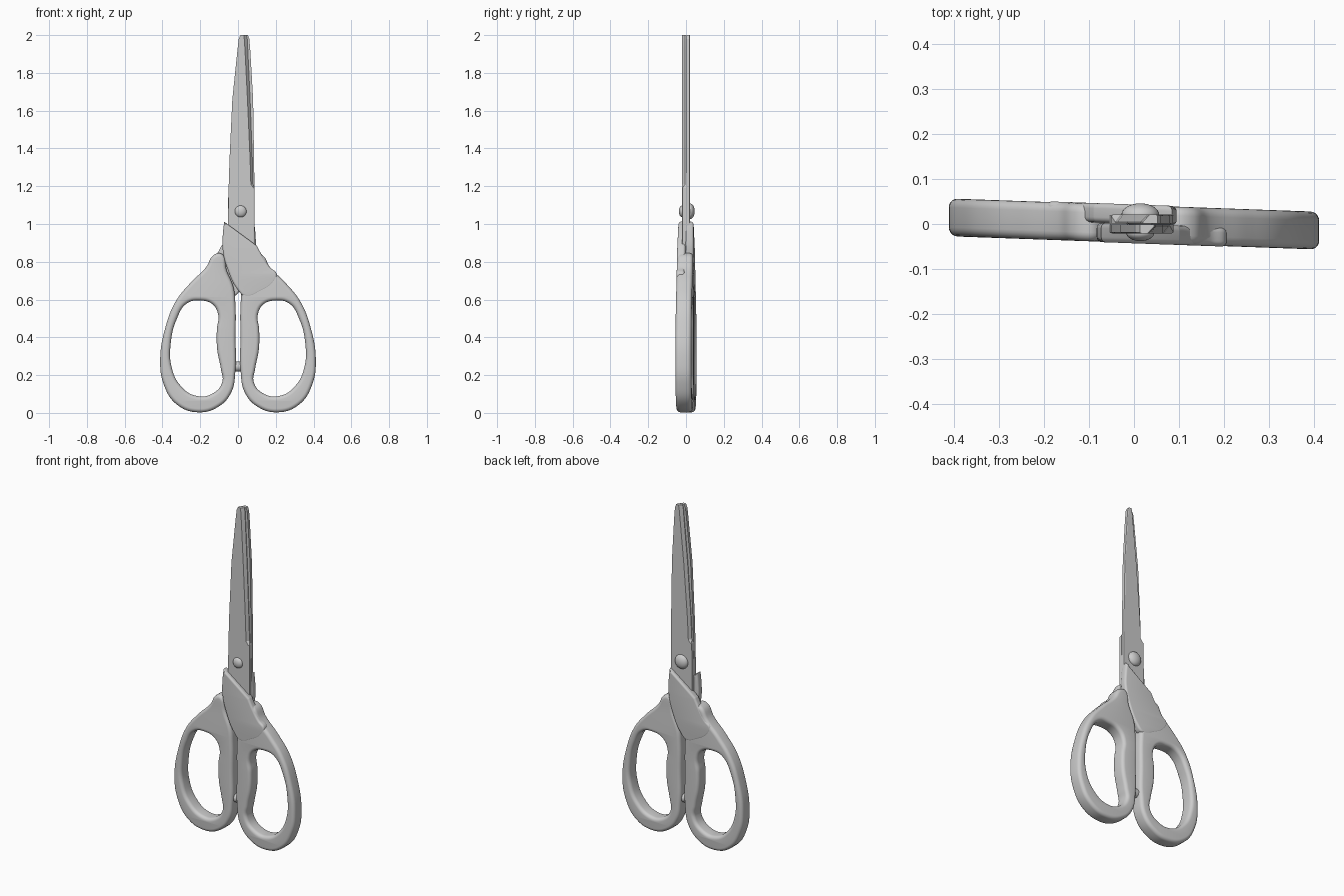
import bpy, bmesh, math
from mathutils import Matrix

cube = bpy.data.objects.get("Cube")
if cube:
    bpy.data.objects.remove(cube, do_unlink=True)

GREY = (0.6, 0.6, 0.6, 1.0)
mat = bpy.data.materials.new("plain_grey")
mat.use_nodes = True
mat.diffuse_color = GREY
mat.node_tree.nodes["Principled BSDF"].inputs["Base Color"].default_value = GREY

TILT = -0.036                      # handles lean slightly in y across the width
TURN = Matrix.Rotation(math.pi, 4, 'Z')


def add_object(name, bm, angle=35):
    bmesh.ops.recalc_face_normals(bm, faces=bm.faces[:])
    me = bpy.data.meshes.new(name)
    bm.to_mesh(me)
    bm.free()
    me.materials.clear()
    me.materials.append(mat)
    for p in me.polygons:
        p.use_smooth = True
    me.set_sharp_from_angle(angle=math.radians(angle))
    ob = bpy.data.objects.new(name, me)
    bpy.context.scene.collection.objects.link(ob)
    return ob


def rounded_plate(loops, half, bevel, y_mid):
    """Filled outline (x, z) with rounded rims; a third value marks a corner."""
    cu = bpy.data.curves.new("outline", 'CURVE')
    cu.dimensions = '2D'
    cu.fill_mode = 'BOTH'
    cu.resolution_u = 8
    cu.extrude = half - bevel
    cu.bevel_depth = bevel
    cu.bevel_resolution = 4
    cu.offset = -bevel
    for pts in loops:
        sp = cu.splines.new('BEZIER')
        sp.bezier_points.add(len(pts) - 1)
        sp.use_cyclic_u = True
        for bp, p in zip(sp.bezier_points, pts):
            bp.co = (p[0], p[1], 0)
            kind = 'VECTOR' if len(p) > 2 else 'AUTO'
            bp.handle_left_type = bp.handle_right_type = kind
    tmp = bpy.data.objects.new("outline", cu)
    bpy.context.scene.collection.objects.link(tmp)
    dg = bpy.context.evaluated_depsgraph_get()
    me = bpy.data.meshes.new_from_object(tmp.evaluated_get(dg))
    bm = bmesh.new()
    bm.from_mesh(me)
    bpy.data.objects.remove(tmp, do_unlink=True)
    bpy.data.curves.remove(cu)
    bpy.data.meshes.remove(me)
    bmesh.ops.remove_doubles(bm, verts=bm.verts[:], dist=0.0002)
    # stand the plate upright, facing -y
    for v in bm.verts:
        x, z, d = v.co
        v.co = (x, y_mid - d + TILT * x, z)
    return bm


# Finger loops: outer outline and hole
grip_outer = [(0.125, 0.838), (0.17, 0.77), (0.25, 0.69), (0.33, 0.59),
              (0.385, 0.45), (0.412, 0.28), (0.393, 0.15), (0.325, 0.045),
              (0.21, 0.003), (0.10, 0.035), (0.035, 0.11), (0.014, 0.22),
              (0.013, 0.40), (0.014, 0.58), (0.024, 0.665), (0.06, 0.755),
              (0.083, 0.84)]
grip_hole = [(0.20, 0.595), (0.27, 0.58), (0.325, 0.495), (0.357, 0.36),
             (0.352, 0.245), (0.305, 0.145), (0.22, 0.09), (0.13, 0.105),
             (0.083, 0.165), (0.09, 0.23), (0.11, 0.335), (0.112, 0.44),
             (0.105, 0.52), (0.135, 0.575)]
# Half-thickness crossing shoulder that clasps the blade
shoulder = [(-0.073, 1.012, 1), (-0.08, 0.95), (-0.081, 0.865),
            (-0.055, 0.76), (0.0, 0.65), (0.04, 0.615), (0.12, 0.64),
            (0.19, 0.69), (0.205, 0.735), (0.17, 0.77), (0.125, 0.838),
            (0.10, 0.885, 1)]

for side in ("left", "right"):
    grip = rounded_plate([grip_outer, grip_hole], 0.042, 0.02, 0.0)
    tab = rounded_plate([shoulder], 0.0215, 0.012, -0.0215)
    if side == "right":
        for bm in (grip, tab):
            bmesh.ops.transform(bm, matrix=TURN, verts=bm.verts[:])
        bmesh.ops.translate(tab, vec=(0.012, 0, 0), verts=tab.verts[:])
    add_object(side + "_finger_loop", grip)
    add_object(side + "_handle_shoulder", tab)

# Blades: z, spine x, ridge x, edge x, sum used to turn the second blade round
rows = [(0.86, -0.055, 0.083, 0.088, 0.033),
        (1.19, -0.050, 0.083, 0.088, 0.037),
        (1.21, -0.049, 0.068, 0.080, 0.038),
        (1.34, -0.045, 0.064, 0.076, 0.040),
        (1.66, -0.030, 0.050, 0.064, 0.050),
        (1.92, -0.003, 0.037, 0.052, 0.062),
        (1.98, 0.004, 0.033, 0.049, 0.064),
        (2.00, 0.013, 0.030, 0.045, 0.065)]


def blade(name, turned):
    bm = bmesh.new()
    rings = []
    for z, spine, ridge, edge, total in rows:
        edge_y = -0.005 if z > 1.2 else -0.019
        section = [(spine, -0.001), (spine, -0.019), (spine + 0.004, -0.021),
                   (ridge, -0.021), (edge, edge_y), (edge, -0.001)]
        if turned:
            section = [(total - x, -y) for x, y in section]
        rings.append([bm.verts.new((x, y, z)) for x, y in section])
    for a, b in zip(rings, rings[1:]):
        for i in range(6):
            j = (i + 1) % 6
            bm.faces.new((a[i], a[j], b[j], b[i]))
    bm.faces.new(rings[0])
    bm.faces.new(rings[-1])
    add_object(name, bm, 15)


blade("front_blade", False)
blade("back_blade", True)

# Rivet: a small dome in front and a wider one behind
for name, radius, depth, y in (("front_rivet_head", 0.031, 0.018, -0.020),
                               ("back_rivet_head", 0.042, 0.026, 0.020)):
    bm = bmesh.new()
    bmesh.ops.create_uvsphere(bm, u_segments=32, v_segments=16, radius=1)
    bmesh.ops.scale(bm, vec=(radius, depth, radius), verts=bm.verts[:])
    bmesh.ops.translate(bm, vec=(0.014, y, 1.067), verts=bm.verts[:])
    add_object(name, bm)

# Stop peg between the finger loops
bm = bmesh.new()
bmesh.ops.create_cone(bm, cap_ends=True, segments=24, radius1=0.026,
                      radius2=0.026, depth=0.06)
bmesh.ops.rotate(bm, matrix=Matrix.Rotation(math.pi / 2, 3, 'Y'), verts=bm.verts[:])
bmesh.ops.translate(bm, vec=(0, 0, 0.245), verts=bm.verts[:])
add_object("stop_peg", bm)
